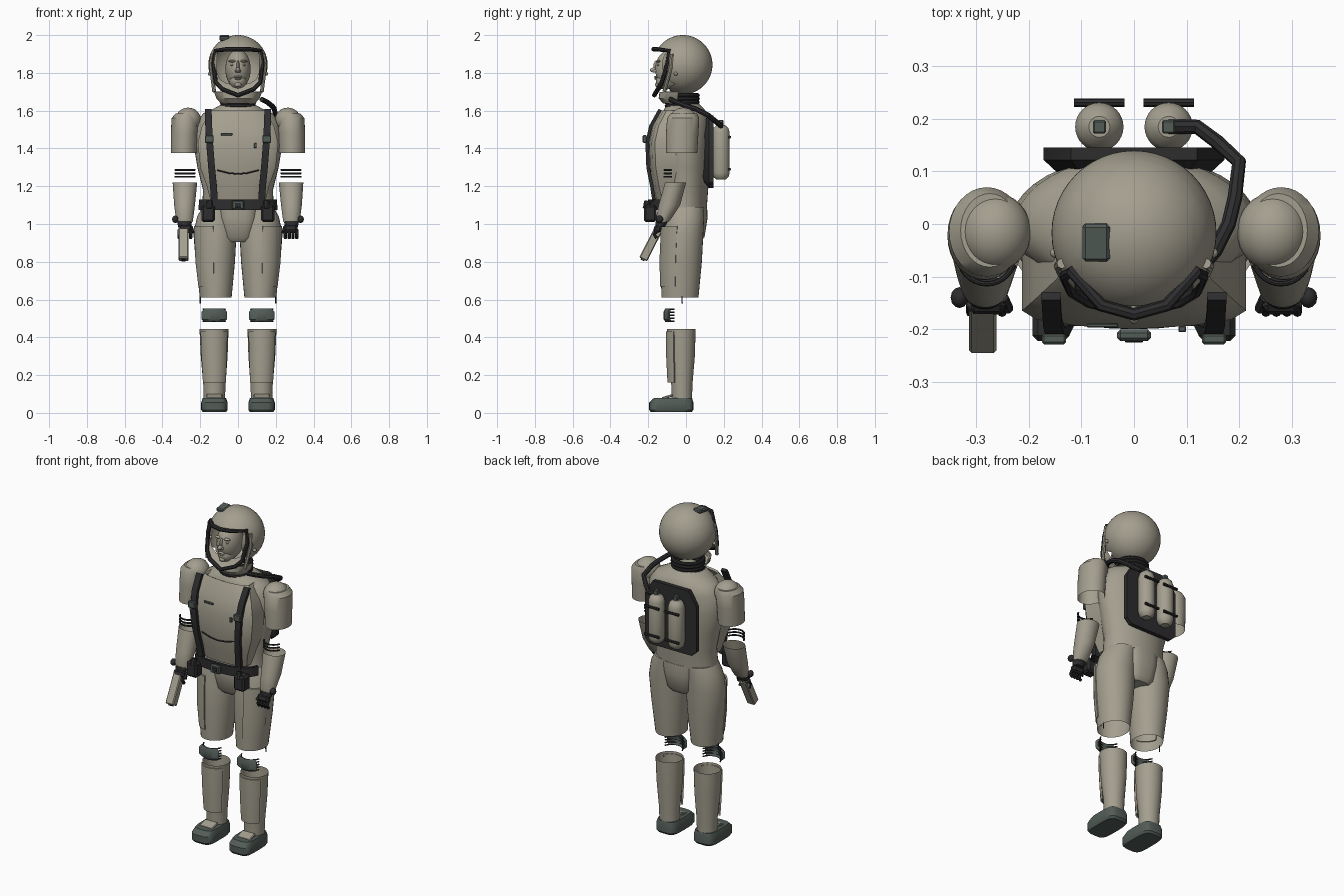
import bpy, bmesh
from math import cos, sin, radians, copysign
from mathutils import Matrix, Vector

cube = bpy.data.objects.get("Cube")
if cube:
    bpy.data.objects.remove(cube, do_unlink=True)


def material(name, color):
    mat = bpy.data.materials.new(name)
    mat.use_nodes = True
    mat.diffuse_color = (*color, 1)
    mat.node_tree.nodes["Principled BSDF"].inputs["Base Color"].default_value = (*color, 1)
    return mat


beige = material("warm beige", (.37, .345, .275))
dark = material("charcoal", (.026, .026, .028))
green = material("grey green", (.085, .108, .096))
parts = []


def finish(name, bm, mat, recalc=True):
    if recalc:
        bmesh.ops.recalc_face_normals(bm, faces=bm.faces[:])
    mesh = bpy.data.meshes.new(name)
    bm.to_mesh(mesh)
    bm.free()
    mesh.materials.append(mat)
    obj = bpy.data.objects.new(name, mesh)
    bpy.context.collection.objects.link(obj)
    parts.append(obj)
    return obj


def sheet(name, rows, mat, closed=False, caps=(False, False), thick=0):
    """Skin a list of point rows."""
    bm = bmesh.new()
    grid = [[bm.verts.new(p) for p in row] for row in rows]
    count = len(grid[0])
    for low, high in zip(grid, grid[1:]):
        for i in range(count if closed else count - 1):
            j = (i + 1) % count
            bm.faces.new((low[i], low[j], high[j], high[i]))
    if caps[0]:
        bm.faces.new(grid[0][::-1])
    if caps[1]:
        bm.faces.new(grid[-1])
    if thick:
        bm.normal_update()
        bmesh.ops.solidify(bm, geom=bm.faces[:], thickness=thick)
    return finish(name, bm, mat, bool(thick or all(caps)))


def ring(z, cx, cy, rx, ry, angles, power=2):
    def bend(v):
        return copysign(abs(v) ** (2 / power), v)
    return [(cx + rx * bend(cos(a)), cy + ry * bend(sin(a)), z) for a in angles]


def loft(name, rings, mat, caps=(False, False), power=2, n=32):
    angles = [radians(360 * i / n) for i in range(n)]
    return sheet(name, [ring(*r, angles, power) for r in rings], mat, True, caps)


def shell(name, rings, mat, start, end, thick=.01, power=2, n=14):
    angles = [radians(start + (end - start) * i / n) for i in range(n + 1)]
    return sheet(name, [ring(*r, angles, power) for r in rings], mat, thick=thick)


def box(name, at, size, mat, bevel=.004, tilt=0):
    bm = bmesh.new()
    bmesh.ops.create_cube(bm, size=1, matrix=Matrix.Diagonal((*size, 1)))
    bmesh.ops.bevel(bm, geom=bm.edges[:], offset=bevel, segments=1, affect='EDGES')
    bm.transform(Matrix.Translation(at) @ Matrix.Rotation(radians(tilt), 4, 'X'))
    return finish(name, bm, mat)


def ball(name, at, size, mat, n=24):
    bm = bmesh.new()
    bmesh.ops.create_uvsphere(bm, u_segments=n, v_segments=n // 2, radius=1,
                              matrix=Matrix.Translation(at) @ Matrix.Diagonal((*size, 1)))
    return finish(name, bm, mat)


def tube(name, points, radius, mat, closed=False):
    curve = bpy.data.curves.new(name, 'CURVE')
    curve.dimensions = '3D'
    curve.bevel_depth = radius
    curve.bevel_resolution = 2
    curve.use_fill_caps = True
    line = curve.splines.new('POLY')
    line.points.add(len(points) - 1)
    for p, co in zip(line.points, points):
        p.co = (*co, 1)
    line.use_cyclic_u = closed
    obj = bpy.data.objects.new(name, curve)
    bpy.context.collection.objects.link(obj)
    curve.materials.append(mat)
    bpy.ops.object.select_all(action='DESELECT')
    obj.select_set(True)
    bpy.context.view_layer.objects.active = obj
    bpy.ops.object.convert(target='MESH')
    parts.append(bpy.context.view_layer.objects.active)


def arc(z, cx, cy, rx, ry, start, end, n=12):
    return ring(z, cx, cy, rx, ry, [radians(start + (end - start) * i / n) for i in range(n + 1)])


# Helmet: sphere with a cut visor opening
center = Vector((0, -.017, 1.843))
bm = bmesh.new()
bmesh.ops.create_uvsphere(bm, u_segments=48, v_segments=32, radius=.157, matrix=Matrix.Translation(center))
planes = [((s * .112, 0, 1.84), (s, 0, 0)) for s in (-1, 1)]
planes += [((0, 0, 1.915), (0, 0, 1))]
planes += [((0, 0, 1.69), (s * .45, 0, -1)) for s in (-1, 1)]
for co, no in planes:
    bmesh.ops.bisect_plane(bm, geom=bm.verts[:] + bm.edges[:] + bm.faces[:], plane_co=co, plane_no=no)
opening = [f for f in bm.faces if f.calc_center_median().y < -.03 and
           all((f.calc_center_median() - Vector(co)).dot(Vector(no)) < 0 for co, no in planes)]
bmesh.ops.delete(bm, geom=opening, context='FACES')
finish("helmet", bm, beige, False)

half = [(.062, -.155, 1.925), (.118, -.09, 1.918), (.13, -.098, 1.85), (.118, -.128, 1.75), (.085, -.148, 1.715)]
frame = [(0, -.172, 1.926)] + half + [(0, -.168, 1.682)] + [(-x, y, z) for x, y, z in half[::-1]]
tube("visor_frame", frame, .012, dark, True)
inner = [center + (Vector(p) - center).normalized() * .153 for p in frame]
sheet("visor_surround", [inner[2:10], frame[2:10]], beige, thick=.004)
box("helmet_lamp", (-.072, -.035, 1.985), (.052, .072, .022), green, .006, 8)
for s in (-1, 1):
    ball("helmet_stud", (s * .148, -.055, 1.795), (.012, .01, .01), beige, 12)
    tube("visor_hinge", [(s * .137, -.075, 1.9), (s * .143, -.08, 1.83), (s * .126, -.115, 1.7)], .01, beige)

# Face
ball("head", (0, -.075, 1.82), (.067, .088, .105), beige, 32)
ball("jaw", (0, -.108, 1.757), (.046, .052, .045), beige)
ball("nose", (0, -.165, 1.815), (.012, .026, .014), beige, 16)
ball("nose_bridge", (0, -.156, 1.838), (.008, .016, .028), beige, 16)
for name, y, z, size in (("upper_lip", -.158, 1.779, (.021, .011, .006)), ("lower_lip", -.156, 1.769, (.018, .011, .006)),
                         ("chin", -.15, 1.738, (.018, .014, .014))):
    ball(name, (0, y, z), size, beige, 16)
for s in (-1, 1):
    ball("eye", (s * .027, -.143, 1.842), (.014, .012, .007), beige, 16)
    ball("brow", (s * .028, -.146, 1.862), (.022, .012, .007), beige, 16)
    ball("nostril", (s * .01, -.165, 1.81), (.007, .011, .008), beige, 12)

# Neck and collar
for i in range(4):
    tube("neck_ring", arc(1.625 + i * .019, 0, -.02, .086, .082, 0, 345, 23), .011, dark, True)
shell("front_collar", [(1.637, 0, -.035, .088, .085), (1.665, 0, -.035, .115, .11), (1.7, 0, -.03, .128, .11)],
      beige, -175, -5, .008)

# Torso and chest plate
loft("torso", [(1.08, 0, -.01, .19, .12), (1.18, 0, -.005, .185, .122), (1.3, 0, 0, .215, .128), (1.42, 0, 0, .235, .13),
               (1.53, 0, 0, .225, .128), (1.585, 0, -.005, .185, .12), (1.61, 0, -.01, .13, .105), (1.635, 0, -.015, .085, .085)],
     beige, (True, True), n=40)
rows = []
for z, w, y in ((1.12, .145, -.16), (1.2, .165, -.178), (1.3, .2, -.195), (1.43, .213, -.2), (1.52, .19, -.18), (1.6, .145, -.138)):
    side = [(1, -.02), (1, y + .035), (.87, y + .018), (.5, y + .006)]
    rows.append([(-w * f, d, z) for f, d in side] + [(0, y, z)] + [(w * f, d, z) for f, d in side[::-1]])
sheet("chest_plate", rows, beige, thick=.012)
tube("chest_seam", [(-.11, -.188, 1.285), (-.05, -.193, 1.27), (0, -.195, 1.265), (.05, -.193, 1.27), (.11, -.188, 1.285)], .004, dark)
box("name_plate", (-.06, -.193, 1.475), (.06, .008, .012), green, .002)
box("chest_toggle", (.092, -.2, 1.415), (.014, .012, .026), green, .002)

# Belt, pelvis
shell("belt", [(1.075, 0, -.05, .215, .15), (1.13, 0, -.05, .212, .15)], dark, -165, -15, .016, 2.5, 20)
box("buckle", (0, -.212, 1.1), (.064, .022, .05), green, .006)
box("buckle_inset", (0, -.223, 1.1), (.034, .006, .024), dark, .002)
loft("pelvis", [(.905, 0, -.01, .07, .085), (.93, 0, -.01, .09, .108), (1.03, 0, -.01, .11, .124), (1.09, 0, -.01, .118, .122)],
     beige, (True, True), 3)

for s in (-1, 1):
    # Straps and pouches
    strap = [(.158, -.145, 1.61), (.155, -.195, 1.52), (.15, -.215, 1.43), (.14, -.21, 1.3), (.13, -.19, 1.2), (.125, -.178, 1.12)]
    sheet("chest_strap", [[(s * x - .018, y, z), (s * x + .018, y, z)] for x, y, z in strap[::-1]], dark, thick=.018)
    box("strap_buckle", (s * .152, -.219, 1.45), (.046, .02, .04), green, .004)
    box("belt_pouch", (s * .158, -.19, 1.055), (.07, .065, .09), dark, .01)
    tube("strap_end", [(s * .15, -.2, 1.12), (s * .152, -.215, 1.08)], .016, dark)

    # Arm
    loft("upper_arm", [(1.375, s * .286, -.024, .069, .083), (1.48, s * .284, -.02, .071, .086), (1.56, s * .28, -.015, .072, .085),
                       (1.585, s * .275, -.012, .055, .07)], beige, (False, True))
    ball("shoulder_cap", (s * .264, -.015, 1.55), (.068, .074, .066), beige, 32)
    for i in range(3):
        tube("elbow_ring", arc(1.25 + i * .018, s * .28, -.05, .057, .064, -155, -25), .005, dark)
    loft("forearm", [(1.01, s * .283, -.125, .043, .031), (1.03, s * .283, -.118, .046, .041), (1.1, s * .283, -.088, .055, .057),
                     (1.22, s * .281, -.055, .065, .056)], beige, (True, False))
    loft("glove_cuff", [(.985, s * .283, -.137, .034, .026), (1.016, s * .283, -.128, .04, .032)], dark, (True, True))
    ball("wrist_knob", (s * .332, -.14, 1.025), (.017, .02, .02), dark, 12)
    box("palm", (s * .28, -.15, .975), (.07, .04, .04), dark, .01, -15)
    for i in range(4):
        x = s * (.251 + i * .02)
        tube("finger", [(x, -.152, .97), (x, -.168, .945), (x, -.155, .925)], .009, dark)
    tube("thumb", [(s * .25, -.14, .985), (s * .24, -.162, .955)], .011, dark)

    # Thigh
    loft("thigh", [(.61, s * .118, -.032, .084, .098), (.8, s * .12, -.025, .104, .109), (.95, s * .122, -.018, .114, .11),
                   (1.04, s * .112, -.008, .104, .104), (1.09, s * .1, -.005, .088, .1)], beige, (False, True))
    middle = -62 if s > 0 else -118
    shell("thigh_panel", [(.67, s * .119, -.03, .094, .107), (.8, s * .12, -.026, .109, .115), (.99, s * .121, -.018, .117, .115)],
          beige, middle + s * 12 - 35, middle + s * 12 + 35)
    tube("thigh_tab", [(s * .2, -.022, .62), (s * .2, -.02, .58)], .003, dark)

    # Knee
    shell("knee_pad", [(.48, s * .126, -.03, .075, .078), (.495, s * .126, -.03, .1, .088), (.535, s * .126, -.03, .1, .088),
                       (.553, s * .126, -.03, .078, .08)], green, -132, -48, .014)
    for i in range(5):
        tube("knee_ring", arc(.485 + i * .016, s * .126, -.03, .064, .078, -155, -25), .004, dark)

    # Shin and boot
    loft("shin", [(.07, s * .125, -.022, .056, .054), (.15, s * .125, -.022, .059, .056), (.3, s * .126, -.024, .071, .071),
                  (.445, s * .127, -.025, .077, .076)], beige)
    shell("shin_plate", [(.16, s * .125, -.028, .07, .07), (.3, s * .126, -.026, .078, .079), (.43, s * .127, -.025, .082, .082)],
          beige, -150, -30, .01)
    loft("boot", [(.004, s * .125, -.078, .062, .108), (.016, s * .125, -.078, .07, .117), (.055, s * .125, -.078, .07, .117),
                  (.08, s * .125, -.068, .061, .1)], green, (True, True), 4)
    box("boot_tongue", (s * .125, -.1, .084), (.085, .06, .014), beige, .004, 18)

    # Air tank
    x, y = s * .066, .185
    loft("air_tank", [(1.235, x, y, .025, .025), (1.25, x, y, .041, .041), (1.27, x, y, .046, .046), (1.485, x, y, .046, .046),
                      (1.51, x, y, .038, .038), (1.525, x, y, .02, .02)], beige, (True, True))
    box("tank_valve", (x, y, 1.535), (.025, .025, .03), green, .003)
    for z in (1.29, 1.46):
        tube("tank_bar", [(x - .048, .231, z), (x + .048, .231, z)], .008, dark)

# Hand-held device
box("device_body", (-.288, -.185, .895), (.052, .046, .185), beige, .005, -27)
box("device_cap", (-.288, -.146, .975), (.056, .04, .02), green, .004, -27)
box("device_lens", (-.288, -.229, .81), (.022, .022, .006), dark, .001, -27)

# Backpack plate and hose
outline = [(.14, 1.19), (.172, 1.22), (.172, 1.49), (.12, 1.575)]
outline += [(-x, z) for x, z in outline[::-1]]
sheet("backpack_plate", [[(x * f, y, 1.38 + (z - 1.38) * f) for x, z in outline] for f, y in ((.8, .09), (1, .122), (1, .146))],
      dark, True, (True, True))
tube("air_hose", [(.066, .185, 1.525), (.12, .185, 1.52), (.16, .155, 1.545), (.2, .118, 1.575), (.192, .05, 1.61),
                  (.18, 0, 1.625), (.155, -.05, 1.645), (.125, -.085, 1.66)], .014, dark)

# Smooth shading with sharp edges kept
bpy.ops.object.select_all(action='DESELECT')
for obj in parts:
    obj.select_set(True)
bpy.context.view_layer.objects.active = parts[0]
bpy.ops.object.shade_smooth_by_angle(angle=radians(35))
